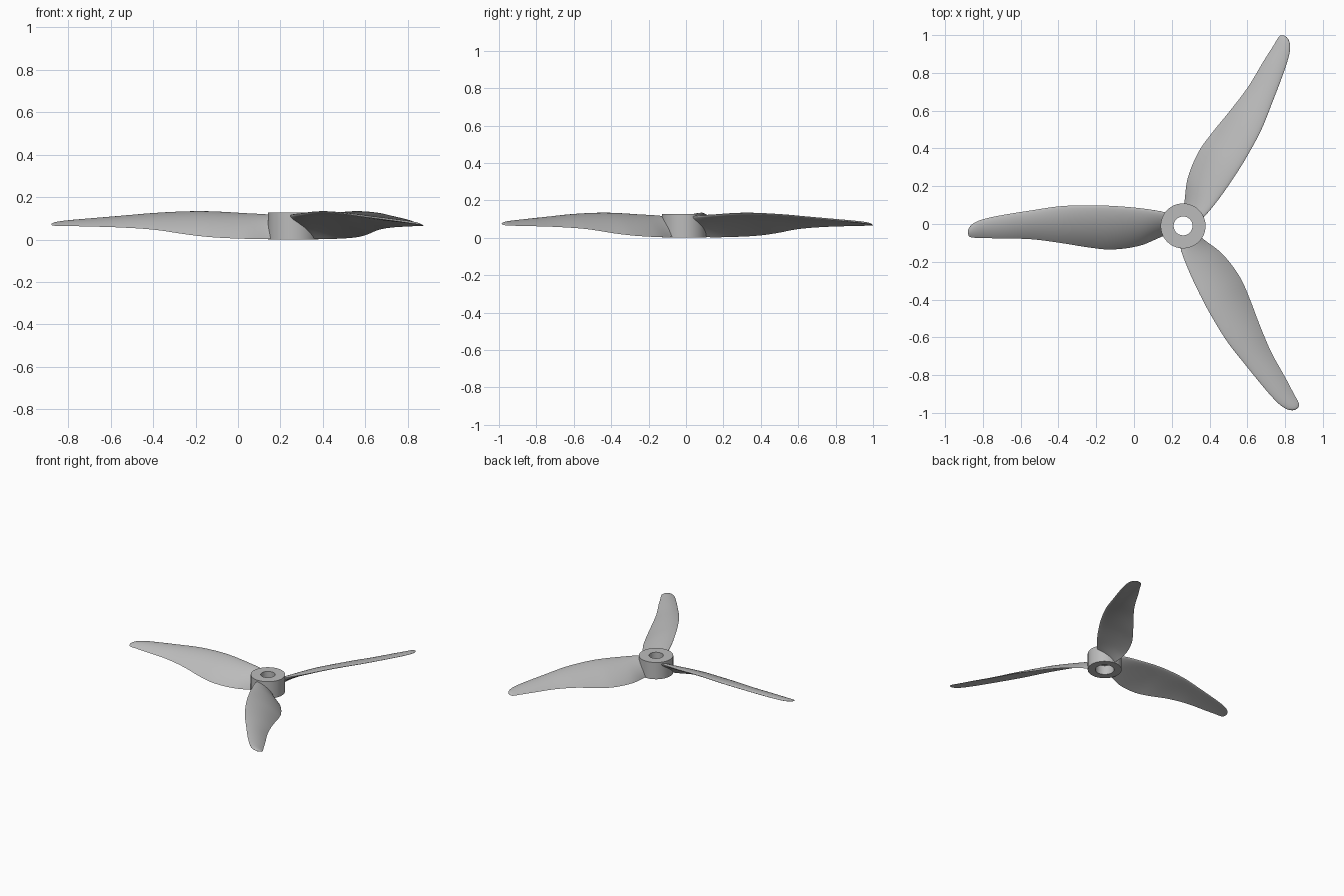
import bpy, bmesh, math
from mathutils import Vector, Matrix

cube = bpy.data.objects.get("Cube")
if cube:
    bpy.data.objects.remove(cube, do_unlink=True)

HUB = Vector((0.26, -0.01, 0))

grey = bpy.data.materials.new("light_grey")
grey.use_nodes = True
colour = (0.5, 0.5, 0.5, 1)
grey.diffuse_color = colour
grey.node_tree.nodes["Principled BSDF"].inputs["Base Color"].default_value = colour


def finish(name, bm, angle):
    bmesh.ops.recalc_face_normals(bm, faces=bm.faces)
    mesh = bpy.data.meshes.new(name)
    bm.to_mesh(mesh)
    bm.free()
    mesh.materials.append(grey)
    obj = bpy.data.objects.new(name, mesh)
    bpy.context.collection.objects.link(obj)
    bpy.ops.object.select_all(action='DESELECT')
    obj.select_set(True)
    bpy.context.view_layer.objects.active = obj
    bpy.ops.object.shade_smooth_by_angle(angle=math.radians(angle))
    return obj


def bridge(bm, a, b):
    n = len(a)
    for i in range(n):
        bm.faces.new((a[i], a[(i + 1) % n], b[(i + 1) % n], b[i]))


# Hub: ring profile (radius, height) with a wider bore underneath
bm = bmesh.new()
SEG = 64
rings = []
for r, z in [(0.05, 0.128), (0.119, 0.128), (0.119, 0), (0.066, 0), (0.066, 0.07), (0.05, 0.07)]:
    rings.append([bm.verts.new(HUB + Vector((r * math.cos(a), r * math.sin(a), z)))
                  for a in (math.tau * i / SEG for i in range(SEG))])
for i, ring in enumerate(rings):
    bridge(bm, ring, rings[(i + 1) % len(rings)])
finish("hub", bm, 35)

# Blade stations: distance out, leading edge (y, z), trailing edge (y, z), thickness
STATIONS = [
    (0.075, 0.060, 0.108, -0.045, 0.010, 0.026),
    (0.11, 0.075, 0.116, -0.056, 0.003, 0.026),
    (0.23, 0.094, 0.122, -0.105, 0.004, 0.026),
    (0.38, 0.106, 0.130, -0.125, 0.011, 0.025),
    (0.50, 0.109, 0.130, -0.114, 0.024, 0.023),
    (0.65, 0.104, 0.122, -0.090, 0.046, 0.020),
    (0.81, 0.081, 0.108, -0.070, 0.057, 0.017),
    (0.97, 0.055, 0.094, -0.067, 0.062, 0.014),
    (1.07, 0.032, 0.085, -0.063, 0.064, 0.012),
    (1.115, 0.010, 0.079, -0.062, 0.065, 0.010),
    (1.133, -0.010, 0.075, -0.055, 0.066, 0.007),
    (1.14, -0.025, 0.072, -0.040, 0.069, 0.002),
]


def smooth(p0, p1, p2, p3, t):
    # Non-uniform cubic through the stations, by distance along the blade
    h = p2[0] - p1[0]
    out = [p1[0] + h * t]
    for k in range(1, len(p1)):
        m1 = (p2[k] - p0[k]) / (p2[0] - p0[0]) * h
        m2 = (p3[k] - p1[k]) / (p3[0] - p1[0]) * h
        out.append((2*t**3 - 3*t**2 + 1) * p1[k] + (t**3 - 2*t**2 + t) * m1
                   + (3*t**2 - 2*t**3) * p2[k] + (t**3 - t**2) * m2)
    return out


sections = []
last = len(STATIONS) - 1
for i in range(last):
    pts = [STATIONS[min(max(j, 0), last)] for j in range(i - 1, i + 3)]
    sections += [smooth(*pts, s / 5) for s in range(5)]
sections.append(STATIONS[-1])

HALF = 14


def section_loop(bm, station, turn):
    # Cambered aerofoil section: over the top, then back underneath
    d, ly, lz, ty, tz, thick = station
    lead, trail = Vector((-d, ly, lz)), Vector((-d, ty, tz))
    chord = trail - lead
    up = Vector((0, -chord.z, chord.y)).normalized()
    if up.z < 0:
        up.negate()
    loop = []
    for k in range(2 * HALF):
        t = 0.5 - 0.5 * math.cos(math.pi * k / HALF)
        side = 1 if k <= HALF else -1
        body = 2.6 * (math.sqrt(t) * (1 - t) * 0.5) + 0.08 * t * (1 - t)
        camber = 0.26 * chord.length * t * (1 - t)
        p = lead + chord * t + up * (camber + side * thick * body)
        p.z = max(p.z, 0.0)
        loop.append(bm.verts.new(HUB + turn @ p))
    return loop


for n, name in enumerate(["left_front_blade", "left_back_blade", "right_blade"]):
    turn = Matrix.Rotation(math.radians((120, 240, 0)[n]), 3, 'Z')
    bm = bmesh.new()
    loops = [section_loop(bm, s, turn) for s in sections]
    for a, b in zip(loops, loops[1:]):
        bridge(bm, a, b)
    bm.faces.new(loops[0])
    bm.faces.new(loops[-1])
    finish(name, bm, 50)
